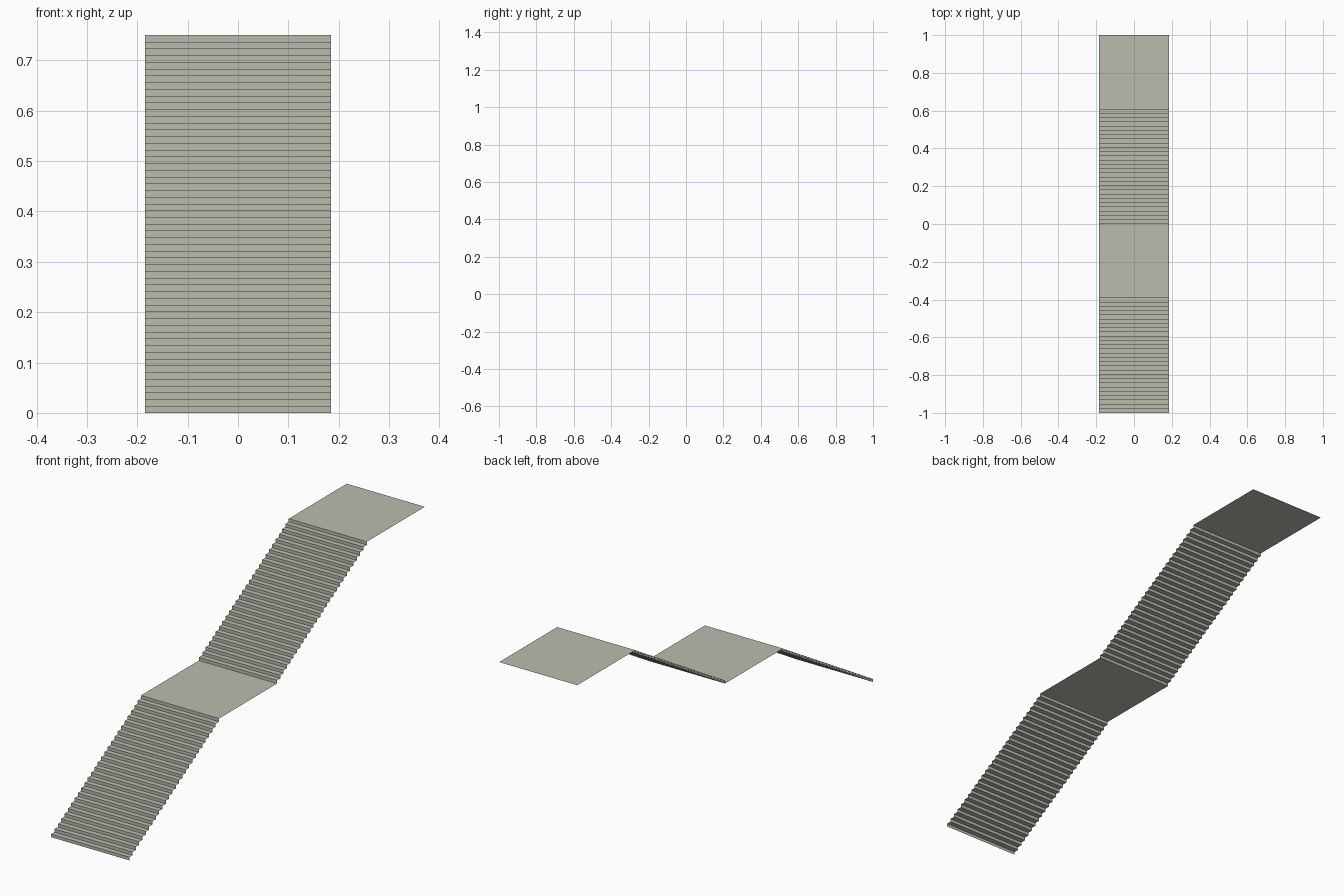
import bpy, bmesh

if "Cube" in bpy.data.objects:
    bpy.data.objects.remove(bpy.data.objects["Cube"])

STEPS = 28            # risers per flight
RISE = 0.75 / 56
TREAD = 0.0225
HALF_W = 0.185
LANDING = 0.37

stone = bpy.data.materials.new("warm grey stone")
stone.diffuse_color = (0.50, 0.50, 0.43, 1)
stone.use_nodes = True
stone.node_tree.nodes["Principled BSDF"].inputs["Base Color"].default_value = stone.diffuse_color


def sheet(name, profile):
    """Sweep an open (y, z) profile across the width as thin sheet faces."""
    bm = bmesh.new()
    rows = [[bm.verts.new((x, y, z)) for x in (-HALF_W, HALF_W)] for y, z in profile]
    for (a, b), (c, d) in zip(rows, rows[1:]):
        bm.faces.new((a, b, d, c))     # faces up / towards the front
    mesh = bpy.data.meshes.new(name)
    bm.to_mesh(mesh)
    bm.free()
    mesh.materials.append(stone)
    obj = bpy.data.objects.new(name, mesh)
    bpy.context.collection.objects.link(obj)


for label, y0, z0 in (("lower", -1.0, 0.0), ("upper", 0.0, STEPS * RISE)):
    # Zigzag of risers and treads
    profile = [(y0, z0)]
    for i in range(STEPS):
        z = z0 + (i + 1) * RISE
        profile += [(y0 + i * TREAD, z), (y0 + (i + 1) * TREAD, z)]
    sheet(label + "_flight", profile)
    # Flat landing level with the last tread
    y, z = profile[-1]
    sheet(label + "_landing", [(y, z), (y + LANDING, z)])
